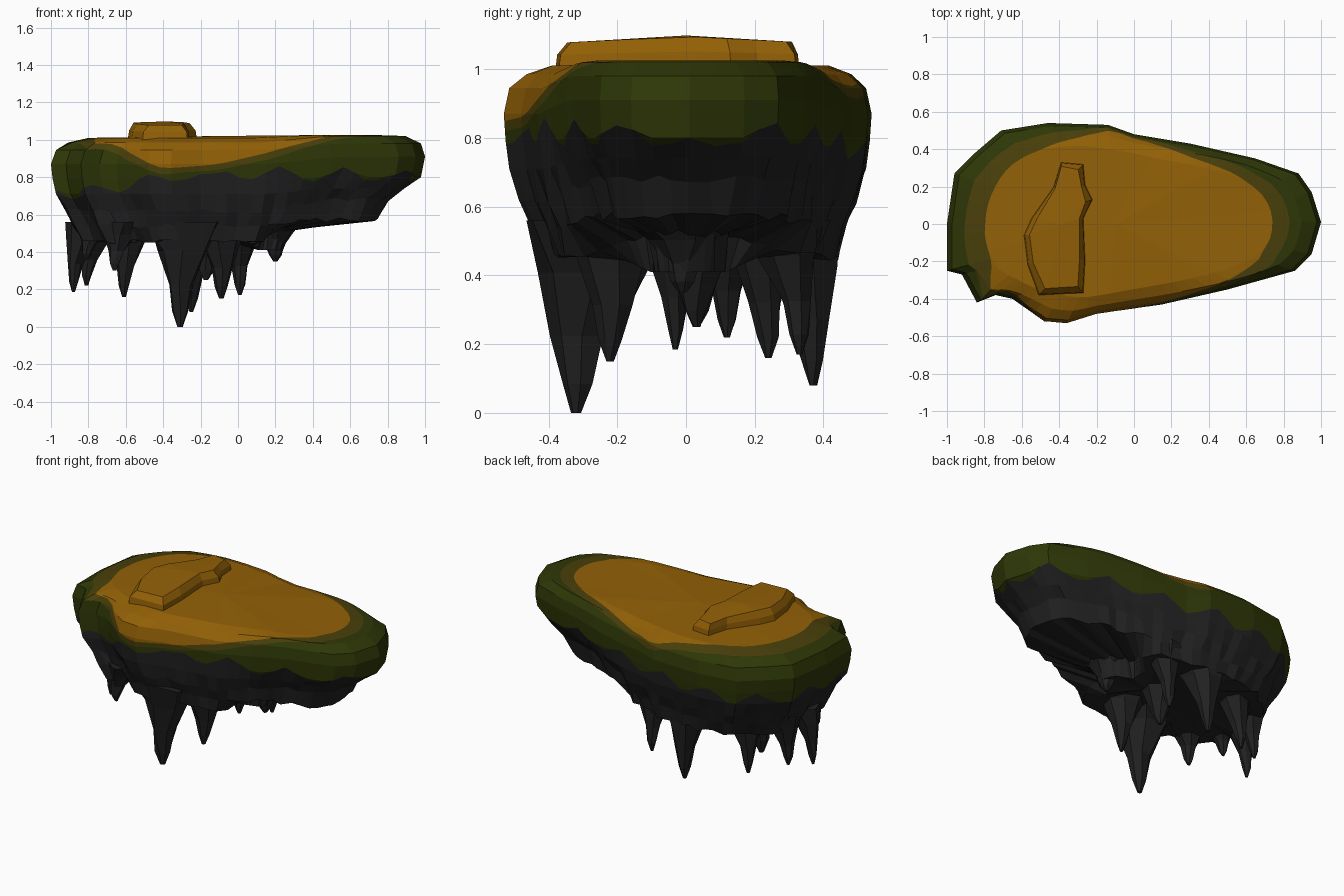
import bpy, bmesh, math, random
from mathutils import Vector

if "Cube" in bpy.data.objects:
    bpy.data.objects.remove(bpy.data.objects["Cube"])

random.seed(4)


def material(name, rgb):
    m = bpy.data.materials.new(name)
    m.diffuse_color = (*rgb, 1)
    m.use_nodes = True
    m.node_tree.nodes["Principled BSDF"].inputs["Base Color"].default_value = m.diffuse_color
    return m


OCHRE = material("ochre ground", (0.29, 0.118, 0.002))
OLIVE = material("olive edge", (0.066, 0.049, 0.003))
GREEN = material("moss green", (0.027, 0.038, 0.002))
ROCK = material("dark rock", (0.0155, 0.0155, 0.016))


def finish(bm, name, mats):
    bmesh.ops.remove_doubles(bm, verts=bm.verts, dist=0.0008)
    bmesh.ops.recalc_face_normals(bm, faces=bm.faces)
    me = bpy.data.meshes.new(name)
    bm.to_mesh(me)
    bm.free()
    for m in mats:
        me.materials.append(m)
    ob = bpy.data.objects.new(name, me)
    bpy.context.collection.objects.link(ob)
    return ob


def lerp_keys(keys, v):
    for (a, p), (b, q) in zip(keys, keys[1:]):
        if v <= b:
            return p + (q - p) * (v - a) / (b - a)
    return keys[-1][1]


def subdivide(points, step):
    out = []
    for a, b in zip(points, points[1:] + points[:1]):
        a, b = Vector(a), Vector(b)
        n = max(1, round((b - a).length / step))
        out += [a.lerp(b, i / n) for i in range(n)]
    return out


# ---- island: outline seen from above, and its section at the body and the narrow end
OUTLINE = [(1, .01), (.95, .17), (.88, .27), (.65, .35), (.3, .43), (0, .48), (-.14, .53),
           (-.46, .54), (-.71, .5), (-.85, .38), (-.96, .27), (-1, 0), (-1, -.25),
           (-.92, -.27), (-.84, -.42), (-.74, -.38), (-.65, -.40), (-.48, -.52),
           (-.36, -.53), (-.2, -.48), (.15, -.43), (.5, -.35), (.86, -.25), (.95, -.16)]
BODY = [(0, 1.02), (.78, 1.01), (.90, .985), (.97, .945), (1, .87), (.99, .79), (.97, .71),
        (.91, .62), (.86, .54), (.81, .455), (.5, .46), (0, .47)]
NARROW = [(0, 1.02), (.79, 1.025), (.92, 1.02), (.98, .98), (1, .91), (.98, .8), (.90, .74),
          (.83, .68), (.78, .57), (.34, .52), (.31, .41), (0, .47)]
# how far the ochre reaches along the section, by angle
REACH = [(0, 1), (18, 1), (44, 1.7), (70, 2.6), (90, 2.9), (110, 1.8), (135, 1), (195, 1),
         (205, 1.7), (212, 2.3), (222, 3.2), (240, 4.3), (270, 4), (290, 3.5), (310, 3),
         (325, 2.4), (342, 1.4), (350, 1), (360, 1)]
# width of the olive band and lower edge of the moss, by angle
BAND = [(0, .6), (40, .6), (90, .6), (125, .9), (190, 1), (220, .6), (250, .35), (310, .5), (360, .6)]
MOSS = [(0, 5), (40, 5), (110, 5.3), (170, 5.8), (205, 5.9), (225, 5.2), (250, 4.8),
        (290, 4.6), (330, 4.9), (360, 5)]
C = Vector((-.1, 0))


def section(p, inner, t):
    w = min(1, max(0, (p.x - .15) / .4))
    i = min(int(t), 10)
    u = t - i
    f, z = (sum(k * ((1 - u) * s[i][j] + u * s[i + 1][j]) for k, s in ((1 - w, BODY), (w, NARROW)))
            for j in (0, 1))
    e = inner.lerp(p, min(1, max(0, (t - 1) / 2)))    # top plate ignores the small notches
    q = C + (e - C) * f
    v = Vector((q.x, q.y, z))
    if 6.5 < t < 9.5:
        v += Vector([random.uniform(-.012, .012) for _ in range(3)])
    return v


bm = bmesh.new()
columns = []
pts = subdivide(OUTLINE, .07)
for k, p in enumerate(pts):
    inner = sum((pts[(k + j) % len(pts)] for j in range(-3, 4)), Vector((0, 0))) / 7
    d = p - C
    ang = math.degrees(math.atan2(d.y, d.x)) % 360
    o = lerp_keys(REACH, ang)
    m = o + lerp_keys(BAND, ang)
    g = lerp_keys(MOSS, ang) + .55 * math.sin(k * 1.25) * random.uniform(.5, 1)
    g = max(g, m + .2)
    ts = ([(0, 0)] + [(min(t, o), 0) for t in (1, 2, 3, 4)] + [(o, 0)]
          + [(min(max(t, o), m), 1) for t in (2, 3, 4)] + [(m, 1)]
          + [(min(max(t, m), g), 2) for t in (2, 3, 4, 5, 6)] + [(g, 2)]
          + [(max(t, g), 3) for t in (6, 7, 8, 9, 10)] + [(11, 3)])
    columns.append([(bm.verts.new(section(p, inner, t)), c) for t, c in ts])
for a, b in zip(columns, columns[1:] + columns[:1]):
    for i in range(len(a) - 1):
        f = bm.faces.new((a[i][0], a[i + 1][0], b[i + 1][0], b[i][0]))
        f.material_index = a[i + 1][1]
finish(bm, "island", [OCHRE, OLIVE, GREEN, ROCK])

# ---- hanging rock spikes: tip x, y, z and base radius
SPIKES = [(-.31, -.32, 0, .15), (-.25, .37, .08, .11), (-.09, -.22, .15, .11),
          (-.61, .24, .16, .10), (.01, .33, .17, .09), (-.88, -.03, .185, .08),
          (-.81, .12, .22, .09), (-.17, .03, .25, .12), (-.66, -.29, .30, .09),
          (.2, -.01, .35, .11), (-.81, -.16, .36, .08)]
bm = bmesh.new()
for x, y, z, r in SPIKES:
    top = .56
    rings = []
    for h, s, pull in ((0, 1.6, .82), (.27, .95, .91), (.6, .5, .97), (.85, .3, 1), (1, .1, 1)):
        turn = random.uniform(0, .4)
        ring = []
        for i in range(7):
            a = turn + i * math.tau / 7
            rr = r * s * random.uniform(.85, 1.15)
            ring.append(bm.verts.new((x * (.5 + .5 * pull) + rr * math.cos(a),
                                      y * pull + rr * math.sin(a), top + (z - top) * h)))
        rings.append(ring)
    for a, b in zip(rings, rings[1:]):
        for i in range(7):
            j = (i + 1) % 7
            bm.faces.new((a[i], a[j], b[j], b[i]))
    bm.faces.new(rings[0])
    bm.faces.new(rings[-1])
finish(bm, "hanging_spikes", [ROCK])

# ---- low boulder ridge on the ground
RIDGE = [(-.51, -.38), (-.27, -.37), (-.26, -.2), (-.27, .03), (-.22, .13), (-.26, .21),
         (-.27, .32), (-.39, .33), (-.43, .2), (-.55, .03), (-.59, -.06), (-.57, -.22)]
bm = bmesh.new()
mid = Vector((-.38, -.03))
levels = []
for s, h in ((1, 0), (.96, .55), (.8, 1)):
    ring = []
    for p in RIDGE:
        k = s + (random.uniform(-.08, .06) if h == 1 else 0)
        q = mid + (Vector(p) - mid) * k
        q.y = p[1] * (.65 + .35 * k)
        crest = 1.095 - .05 * abs(q.y)
        ring.append(bm.verts.new((q.x, q.y, 1.0 + (crest - 1.0) * h)))
    levels.append(ring)
n = len(RIDGE)
for a, b in zip(levels, levels[1:]):
    for i in range(n):
        j = (i + 1) % n
        bm.faces.new((a[i], a[j], b[j], b[i]))
bm.faces.new(levels[0])
peak = bm.verts.new((mid.x, 0, 1.098))
for i in range(n):
    bm.faces.new((levels[-1][i], levels[-1][(i + 1) % n], peak))
finish(bm, "boulder_ridge", [OCHRE])
